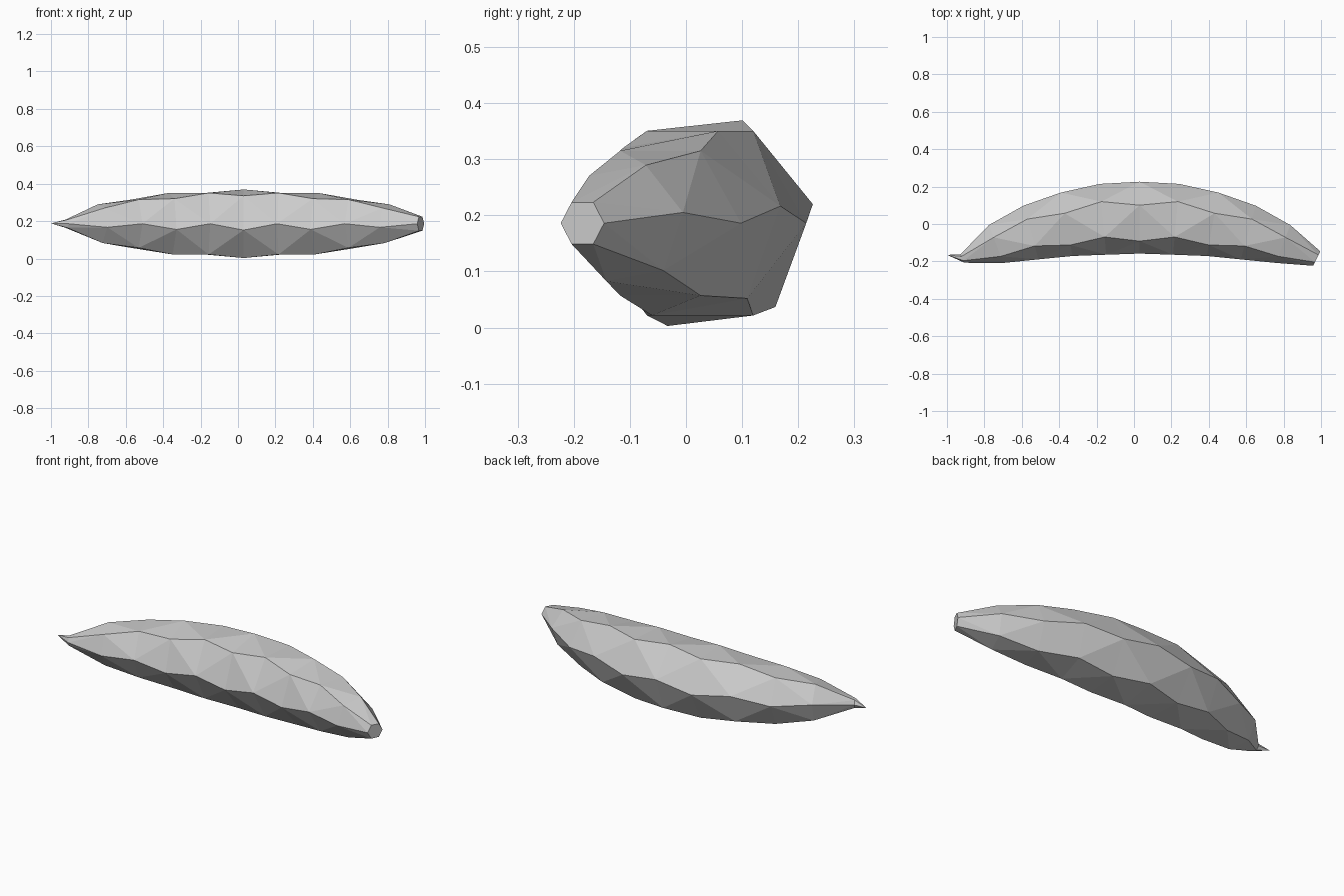
import bpy, bmesh, math
from mathutils import Vector

if "Cube" in bpy.data.objects:
    bpy.data.objects.remove(bpy.data.objects["Cube"])

SIDES = 6
ARC_R = 2.16                      # radius of the bent centre line
STEP = math.radians(5.2)          # bend between neighbouring rings
RADII = [0.195, 0.19, 0.175, 0.149, 0.11, 0.043]
STEM_R = 0.025                    # narrow ring below the pointed tip
CENTRE = Vector((0.03, 0.034, 0.186))

grey = bpy.data.materials.new("pale grey")
grey.diffuse_color = (0.6, 0.6, 0.6, 1)
grey.use_nodes = True
grey.node_tree.nodes["Principled BSDF"].inputs["Base Color"].default_value = grey.diffuse_color

bm = bmesh.new()


def ring(k):
    """Hexagonal section, square to the arc; even sections are twisted by 10 degrees."""
    t = k * STEP
    out = Vector((math.sin(t), math.cos(t), 0))
    mid = CENTRE + ARC_R * (out - Vector((0, 1, 0)))
    r = STEM_R if k == -5 else RADII[abs(k)]
    twist = math.radians(10 if k % 2 == 0 else 0)
    verts = []
    for i in range(SIDES):
        a = twist + i * math.tau / SIDES
        verts.append(bm.verts.new(mid + r * (math.cos(a) * out + Vector((0, 0, math.sin(a))))))
    return verts


# Faceted, curved body: each panel is split along its short diagonal
rings = {k: ring(k) for k in range(-5, 6)}
for k in range(-5, 5):
    even, odd = (rings[k], rings[k + 1]) if k % 2 == 0 else (rings[k + 1], rings[k])
    for i in range(SIDES):
        j = (i + 1) % SIDES
        bm.faces.new((odd[i], odd[j], even[i]))
        bm.faces.new((odd[j], even[j], even[i]))

# Flat blunt end and pointed tip
bm.faces.new(rings[5])
tip = bm.verts.new((-1.0, -0.165, 0.188))
for i in range(SIDES):
    bm.faces.new((rings[-5][i], rings[-5][(i + 1) % SIDES], tip))

bmesh.ops.recalc_face_normals(bm, faces=bm.faces[:])
mesh = bpy.data.meshes.new("curved_pod")
bm.to_mesh(mesh)
bm.free()
mesh.materials.append(grey)
bpy.context.collection.objects.link(bpy.data.objects.new("curved_pod", mesh))
